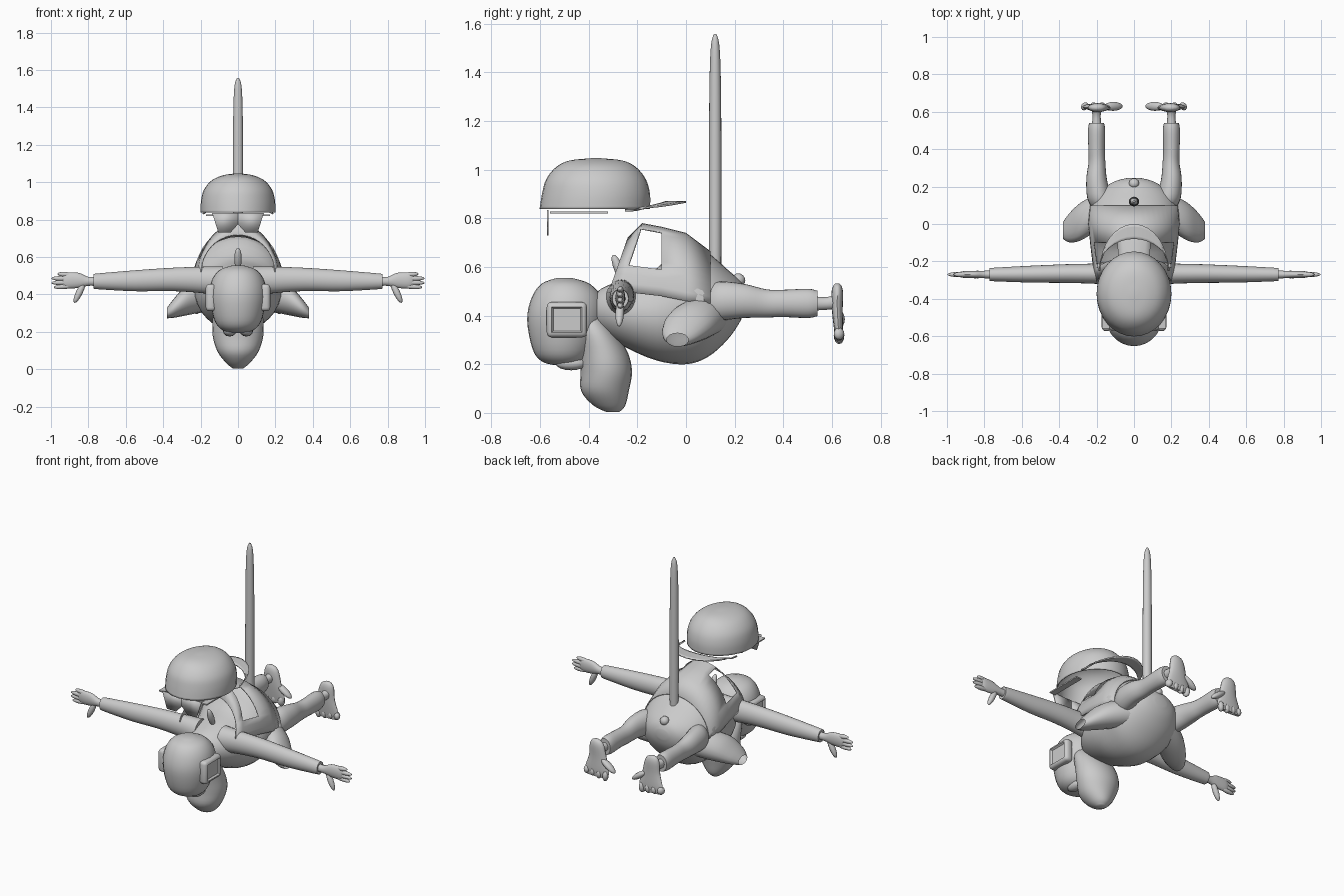
import bpy, bmesh, math
from mathutils import Vector, Matrix

if "Cube" in bpy.data.objects:
    bpy.data.objects.remove(bpy.data.objects["Cube"])

grey = bpy.data.materials.new("light grey")
grey.use_nodes = True
COLOR = (0.6, 0.6, 0.6, 1)
grey.diffuse_color = COLOR
grey.node_tree.nodes["Principled BSDF"].inputs["Base Color"].default_value = COLOR


def finish(name, bm, mirror=False, thick=0, angle=45, normals=True):
    if normals:
        bmesh.ops.recalc_face_normals(bm, faces=bm.faces)
    me = bpy.data.meshes.new(name)
    bm.to_mesh(me)
    bm.free()
    me.materials.append(grey)
    ob = bpy.data.objects.new(name, me)
    bpy.context.collection.objects.link(ob)
    if thick:
        ob.modifiers.new("Thickness", "SOLIDIFY").thickness = thick
    if mirror:
        m = ob.modifiers.new("Mirror", "MIRROR")
        m.use_clip = False
        m.use_mirror_merge = False
    bpy.ops.object.select_all(action="DESELECT")
    ob.select_set(True)
    bpy.context.view_layer.objects.active = ob
    bpy.ops.object.shade_smooth_by_angle(angle=math.radians(angle))
    return ob


def refine(rows, steps=4):
    """Catmull-Rom interpolation of section rows."""
    rows = [[float(v) for v in r] for r in rows]
    out = []
    for i in range(len(rows) - 1):
        a, b, c, d = rows[max(i - 1, 0)], rows[i], rows[i + 1], rows[min(i + 2, len(rows) - 1)]
        for k in range(steps):
            t = k / steps
            out.append([q + t / 2 * (r - p + t * (2 * p - 5 * q + 4 * r - s + t * (3 * (q - r) + s - p)))
                        for p, q, r, s in zip(a, b, c, d)])
    return out + [rows[-1]]


def loft(bm, axis, rows, n=24, caps=(True, True), steps=4):
    """Elliptic sections along an axis: position, two centres, two radii."""
    rings = []
    for p, c1, c2, r1, r2 in refine(rows, steps):
        ring = []
        for k in range(n):
            a = math.tau * k / n
            co = [c1 + r1 * math.cos(a), c2 + r2 * math.sin(a)]
            co.insert("xyz".index(axis), p)
            ring.append(bm.verts.new(co))
        rings.append(ring)
    for a, b in zip(rings, rings[1:]):
        for k in range(n):
            bm.faces.new((a[k], a[(k + 1) % n], b[(k + 1) % n], b[k]))
    if caps[0]:
        bm.faces.new(rings[0])
    if caps[1]:
        bm.faces.new(rings[-1])


def blob(bm, a, b, r, flat=1):
    """Ellipsoid digit reaching from a to b."""
    a, b = Vector(a), Vector(b)
    d = b - a
    m = (Matrix.Translation((a + b) / 2) @ d.to_track_quat("Z", "Y").to_matrix().to_4x4()
         @ Matrix.Diagonal((r, r * flat, d.length / 2, 1)))
    bmesh.ops.create_uvsphere(bm, u_segments=12, v_segments=8, radius=1, matrix=m)


def part(name, axis, rows, mirror=False, **kw):
    bm = bmesh.new()
    loft(bm, axis, rows, **kw)
    return finish(name, bm, mirror)


# Torso, lying along y
part("torso", "y", [
    (-.39, 0, .42, .05, .04), (-.35, 0, .42, .11, .09), (-.25, 0, .41, .18, .14),
    (-.12, 0, .405, .22, .19), (0, 0, .455, .24, .255), (.09, 0, .445, .235, .215),
    (.17, 0, .445, .19, .145), (.225, 0, .46, .11, .08), (.245, 0, .47, .04, .03)], n=32)

# Open raised back of the garment, with a window cut in each side
bm = bmesh.new()
rows = [(-.31, .07, .52, .2, .2), (-.27, .09, .5, .215, .28), (-.1, 0, .48, .235, .285),
        (0, 0, .46, .245, .28), (.1, 0, .45, .235, .215)]
N = 24
grid = [[bm.verts.new((rx * math.cos(math.pi * k / N), y + lean * math.sin(math.pi * k / N),
                       zc + rz * math.sin(math.pi * k / N))) for k in range(N + 1)]
        for y, lean, zc, rx, rz in rows]
for i, (a, b) in enumerate(zip(grid, grid[1:])):
    for k in range(N):
        side = min(k, N - 1 - k)
        if not (i == 1 and 3 <= side <= 8):
            bm.faces.new((a[k], a[k + 1], b[k + 1], b[k]))
finish("raised_garment_back", bm, thick=.006)

# Small strap at the collar
bm = bmesh.new()
blob(bm, (0, -.25, .53), (0, -.3, .65), .02)
finish("collar_strap", bm)

# Head, hanging long snout, eyes and side pads
part("head", "z", [
    (.195, 0, -.5, .03, .03), (.21, 0, -.505, .085, .085), (.26, 0, -.505, .125, .125),
    (.38, 0, -.495, .152, .158), (.47, 0, -.49, .142, .146), (.53, 0, -.495, .1, .1),
    (.555, 0, -.5, .03, .03)], n=28)
part("snout", "z", [
    (.003, 0, -.3, .025, .025), (.03, 0, -.315, .06, .065), (.09, 0, -.333, .107, .098),
    (.17, 0, -.328, .134, .106), (.25, 0, -.34, .136, .1), (.34, 0, -.375, .125, .08),
    (.42, 0, -.42, .08, .06)])
bm = bmesh.new()
blob(bm, (.045, -.535, .203), (.045, -.41, .203), .035, .8)
finish("eye", bm, True)
bm = bmesh.new()
bmesh.ops.create_cube(bm, size=1, matrix=Matrix.Translation((.145, -.49, .383))
                      @ Matrix.Diagonal((.055, .165, .145, 1)))
outer = [f for f in bm.faces if f.calc_center_median().x > .17]
bmesh.ops.bevel(bm, geom=bm.edges[:], offset=.02, segments=3, affect="EDGES", profile=.5)
outer = [f for f in bm.faces if f.calc_center_median().x > .172]
bmesh.ops.inset_region(bm, faces=outer, thickness=.01, depth=-.01)
finish("side_pad", bm, True)

# Arms with open hands
part("arm", "x", [
    (.08, -.26, .47, .07, .08), (.2, -.265, .478, .055, .07), (.36, -.265, .48, .05, .062),
    (.55, -.268, .473, .045, .056), (.75, -.27, .47, .036, .042), (.77, -.27, .47, .033, .038)],
    True)
bm = bmesh.new()
loft(bm, "x", [(.75, -.27, .47, .022, .025), (.8, -.27, .47, .02, .024),
               (.85, -.27, .475, .02, .04), (.91, -.27, .475, .018, .043),
               (.935, -.27, .475, .012, .035)], n=16)
for z, tip in ((.51, .965), (.486, .998), (.462, .998), (.438, .985)):
    blob(bm, (.88, -.27, .475 + (z - .475) * .8), (tip, -.27, z), .0135)
blob(bm, (.82, -.27, .47), (.875, -.275, .355), .018)
finish("hand", bm, True)

# Legs with bare feet, soles facing backwards
part("leg", "y", [
    (.08, .16, .45, .06, .07), (.14, .185, .46, .065, .08), (.24, .2, .46, .055, .07),
    (.33, .198, .45, .045, .058), (.4, .2, .45, .044, .056), (.5, .2, .45, .046, .06),
    (.54, .2, .45, .04, .052)], True)
bm = bmesh.new()
loft(bm, "y", [(.52, .2, .45, .026, .03), (.58, .2, .45, .022, .026), (.625, .2, .46, .03, .035)], n=16)
loft(bm, "z", [(.3, .195, .628, .075, .012), (.34, .192, .627, .084, .018),
               (.42, .19, .622, .062, .022), (.49, .195, .622, .05, .024),
               (.52, .198, .622, .035, .018), (.532, .2, .622, .012, .008)], n=16)
for i in range(4):
    x = .13 + i * .044
    blob(bm, (x, .628, .35), (x + .003, .63, .283 + i * .006), .023, .8)
blob(bm, (.16, .628, .42), (.062, .63, .35), .024, .8)
finish("foot", bm, True)

# Flared open side sleeves below the hips
bm = bmesh.new()
loft(bm, "x", [(.14, .09, .4, .09, .08), (.22, .05, .385, .1, .085), (.29, .01, .36, .1, .075),
               (.345, -.02, .325, .078, .05), (.38, -.035, .3, .045, .028)],
     n=16, caps=(True, False))
finish("side_sleeve", bm, True)

# Tail and its button
part("tail", "z", [
    (.5, 0, .12, .025, .024), (.8, 0, .12, .028, .026), (1.2, 0, .12, .027, .025),
    (1.42, 0, .12, .024, .022), (1.52, 0, .12, .018, .016), (1.558, 0, .12, .005, .005)], n=16)
bm = bmesh.new()
blob(bm, (0, .2, .53), (0, .235, .565), .028)
finish("tail_button", bm)

# Floating cap: hollow crown, arched brim, side bands and cut front plate
bm = bmesh.new()
loft(bm, "z", [(.838, 0, -.375, .2, .227), (.9, 0, -.37, .198, .222), (.96, 0, -.37, .182, .205),
               (1.01, 0, -.37, .14, .165), (1.037, 0, -.37, .08, .11), (1.047, 0, -.37, .015, .02)],
     n=32, caps=(False, True))
finish("cap_crown", bm, thick=.006)
bm = bmesh.new()
M, K = 16, 5
brim = []
for j in range(K + 1):
    row = []
    for i in range(M + 1):
        a = math.pi * i / M
        reach = .17 + .08 * j / K
        x = .19 * math.cos(a) * (1 - .04 * j / K)
        row.append(bm.verts.new((x, -.25 + reach * math.sin(a), .864 - .8 * x * x)))
    brim.append(row)
for a, b in zip(brim, brim[1:]):
    for i in range(M):
        bm.faces.new((a[i], a[i + 1], b[i + 1], b[i]))
bmesh.ops.remove_doubles(bm, verts=bm.verts, dist=.0001)
finish("cap_brim", bm, thick=.008)
bm = bmesh.new()
bmesh.ops.create_cube(bm, size=1, matrix=Matrix.Translation((.15, -.44, .824))
                      @ Matrix.Diagonal((.04, .24, .008, 1)))
finish("cap_band", bm, True)
bm = bmesh.new()
outline = [(0, .835), (.138, .835), (.105, .73), (.04, .73), (0, .775)]
bm.faces.new([bm.verts.new((x, -.565, z)) for x, z in outline])
finish("cap_front_plate", bm, True, thick=.006)
